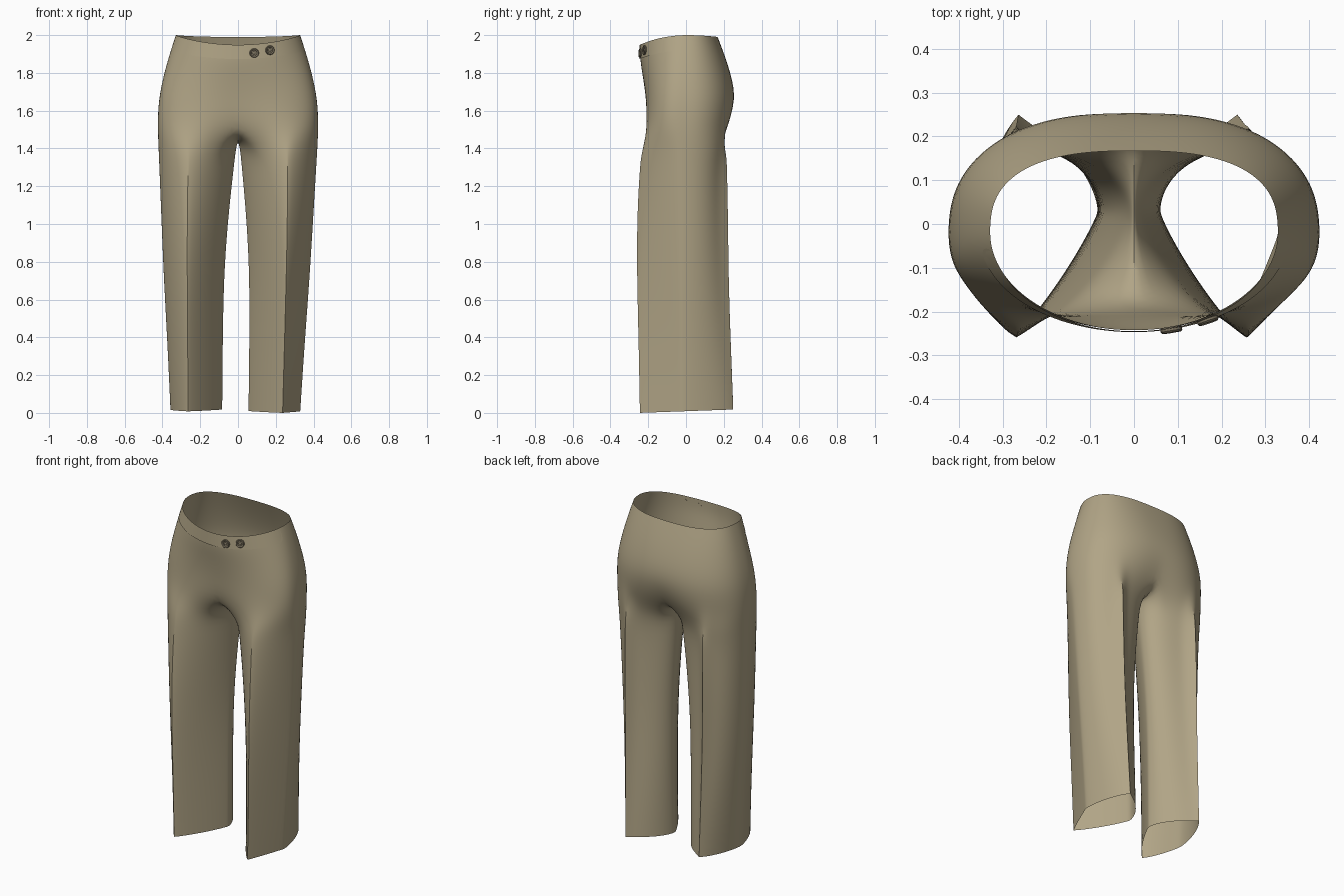
import bpy, bmesh, math
from mathutils import Vector

if "Cube" in bpy.data.objects:
    bpy.data.objects.remove(bpy.data.objects["Cube"], do_unlink=True)


def make_material(name, color):
    mat = bpy.data.materials.new(name)
    mat.use_nodes = True
    mat.diffuse_color = color
    mat.node_tree.nodes["Principled BSDF"].inputs["Base Color"].default_value = color
    return mat


khaki = make_material("khaki cloth", (0.44, 0.375, 0.24, 1))
brown = make_material("button brown", (0.2, 0.17, 0.115, 1))

QUARTER, SEAT, CROTCH = 6, 4, 8      # edges per outer quarter, centre panel, crotch seam
INNER = SEAT + CROTCH // 2           # edges per inner leg quarter
MID = -.02                           # depth of the side seams

# Hip rings: z, outer x, front y, back y, front and back roundness, centre dent front and back
HIPS = [
    (2.00, .330, -.243, .168, 2.0, 2.6, 0, 0),
    (1.92, .357, -.245, .200, 2.0, 2.5, 0, 0),
    (1.80, .392, -.228, .240, 2.2, 2.4, 0, 0),
    (1.66, .422, -.218, .266, 2.5, 2.4, .008, 0),
    (1.52, .427, -.226, .245, 2.6, 2.4, .030, .03),
]
# Leg rings: z, crease x, outer x, inner x, front y, back y, front and back roundness, back pinch
LEGS = [
    (1.40, .260, .422, .010, -.234, .215, 1.75, 2.1, .030),
    (1.28, .264, .416, .022, -.246, .217, 1.60, 2.1, .050),
    (1.00, .265, .402, .050, -.260, .223, 1.45, 2.0, .055),
    (.70, .262, .387, .067, -.259, .225, 1.35, 1.9, .050),
    (.35, .256, .364, .069, -.250, .237, 1.30, 1.8, .040),
    (.00, .250, .345, .068, -.244, .250, 1.30, 1.6, .025),
]


def quarter(xc, x_side, y_mid, y_end, n, steps, pinch=0):
    """Superellipse arc from (xc, y_end) to (x_side, y_mid), pinched up to a ridge at xc."""
    pts = []
    for i in range(steps + 1):
        a = math.pi / 2 * i / steps
        s, c = max(0, math.sin(a)) ** (2 / n), max(0, math.cos(a)) ** (2 / n)
        ridge = pinch * math.exp(-abs(x_side - xc) * s / .03)
        pts.append((xc + (x_side - xc) * s, y_mid + (y_end - pinch - y_mid) * c + ridge))
    return pts


def hip_ring(row, seam):
    """Half ring from the front panel edge round the side, then over the centre line."""
    z, xo, yf, yb, nf, nb, df, db = row
    dents = [(1 - min(1, i / SEAT)) ** 2 for i in range(SEAT + QUARTER + 1)]
    front = [(x, y + df * d) for (x, y), d in zip(quarter(0, xo, MID, yf, nf, SEAT + QUARTER), dents)]
    back = [(x, y - db * d) for (x, y), d in zip(quarter(0, xo, MID, yb, nb, SEAT + QUARTER), dents)]
    ring = [Vector((x, y, z)) for x, y in front[SEAT:] + back[-2::-1]]
    cf, cb = front[0][1], back[0][1]
    for i in range(1, CROTCH):
        t = i / CROTCH
        dip = .08 * math.sin(math.pi * t) ** .8
        ring.append(Vector((0, cb + (cf - cb) * t, z - dip)) if seam else None)
    return ring + [Vector((x, y, z)) for x, y in front[:SEAT]]


def leg_ring(row, side):
    """Closed ring with a point at the front and back creases."""
    z, xc, xo, xi, yf, yb, nf, nb, pinch = row
    n_out = max(1.05, nf - .25) if side > 0 else nf
    outer = quarter(xc, xo, MID, yf, n_out, QUARTER) + quarter(xc, xo, MID, yb, nb, QUARTER, pinch)[-2::-1]
    inner = quarter(xc, xi, .03, yf, nf - .15, INNER) + quarter(xc, xi, .03, yb, nb, INNER, pinch)[-2::-1]
    return [Vector((x, y, z)) for x, y in outer + inner[-2:0:-1]]


def drape(p):
    """Dip the waist at the front, tilt the hems and sway the legs."""
    x, y, z = p
    t = min(1, max(0, (z - 1.6) / .4))
    t = t * t * (3 - 2 * t)
    z -= t * (.052 * (y / .243) ** 2 if y < 0 else .01 * (y / .17) ** 2)
    low = max(0, 1 - z / 1.4)
    z += max(0, 1 - z) * (.009 * max(0, 1 + y / .25) + (.008 if x < 0 else 0))
    return Vector((x - .014 * low, y, z))


def finish(ob, mat, angle=30):
    ob.data.materials.append(mat)
    bpy.ops.object.select_all(action='DESELECT')
    ob.select_set(True)
    bpy.context.view_layer.objects.active = ob
    for mod in list(ob.modifiers):
        bpy.ops.object.modifier_apply(modifier=mod.name)
    bpy.ops.object.shade_smooth_by_angle(angle=math.radians(angle))


def add_object(name, bm):
    mesh = bpy.data.meshes.new(name)
    bm.to_mesh(mesh)
    bm.free()
    ob = bpy.data.objects.new(name, mesh)
    bpy.context.collection.objects.link(ob)
    return ob


def cloth(name, hips, legs, front_outset=0):
    """Skin the rings on both sides, joined on the centre line."""
    bm = bmesh.new()
    crease = bm.edges.layers.float.new("crease_edge")
    for side in (1, -1):
        rows = []
        for ring in hips + [leg_ring(r, side) for r in legs]:
            rows.append([p and bm.verts.new(drape((p.x * side, p.y, p.z))) for p in ring])
        for a, b in zip(rows, rows[1:]):
            for j in range(len(a)):
                k = (j + 1) % len(a)
                quad = [a[j], b[j], b[k], a[k]]
                if all(quad):
                    bm.faces.new(quad[::side])
        # Pressed creases down the front and back of each leg
        leg_rows = rows[len(hips):]
        for a, b in zip(leg_rows, leg_rows[1:]):
            for j in (0, 2 * QUARTER):
                bm.edges.get((a[j], b[j]))[crease] = 1
    bmesh.ops.remove_doubles(bm, verts=bm.verts, dist=.0005)
    bm.normal_update()
    if sum(f.normal.x * f.calc_center_median().x for f in bm.faces if f.calc_center_median().z > 1.6) < 0:
        bmesh.ops.reverse_faces(bm, faces=bm.faces)
        bm.normal_update()
    if front_outset:
        # Keep the front only and let the ends sink into the cloth below
        for v, n in [(v, v.normal.copy()) for v in bm.verts]:
            v.co += n * front_outset * min(1, -v.co.y * 12 - 1)
        hidden = [f for f in bm.faces if f.calc_center_median().y > -.05]
        bmesh.ops.delete(bm, geom=hidden, context='FACES')
    ob = add_object(name, bm)
    sub = ob.modifiers.new("smooth", 'SUBSURF')
    sub.levels = sub.render_levels = 2
    finish(ob, khaki)
    return ob


# Trousers: hips and both legs as one open shell
hip_rings = [hip_ring(r, i == len(HIPS) - 1) for i, r in enumerate(HIPS)]
cloth("trousers", hip_rings, LEGS)

# Waistband: a thin layer over the front of the top edge
waistband = cloth("waistband", hip_rings[:2], [], .003)


def button(name, x, z):
    """Round button with a raised rim and a small centre stud, turned from a profile."""
    bpy.context.view_layer.update()
    _, loc, normal, _ = waistband.ray_cast(Vector((x, -1, z)), Vector((0, 1, 0)))
    profile = [(.024, -.004), (.025, .005), (.022, .009), (.018, .008),
               (.015, .005), (.008, .005), (.006, .007), (0, .008)]
    bm = bmesh.new()
    verts = [bm.verts.new((r, 0, h)) for r, h in profile]
    edges = [bm.edges.new(pair) for pair in zip(verts, verts[1:])]
    bmesh.ops.spin(bm, geom=verts + edges, axis=(0, 0, 1), cent=(0, 0, 0),
                   angle=math.tau, steps=24)
    bmesh.ops.remove_doubles(bm, verts=bm.verts, dist=.0001)
    bmesh.ops.recalc_face_normals(bm, faces=bm.faces)
    ob = add_object(name, bm)
    ob.location = loc
    ob.rotation_euler = normal.to_track_quat('Z', 'Y').to_euler()
    finish(ob, brown, 40)


button("inner_button", .085, 1.905)
button("outer_button", .168, 1.92)
